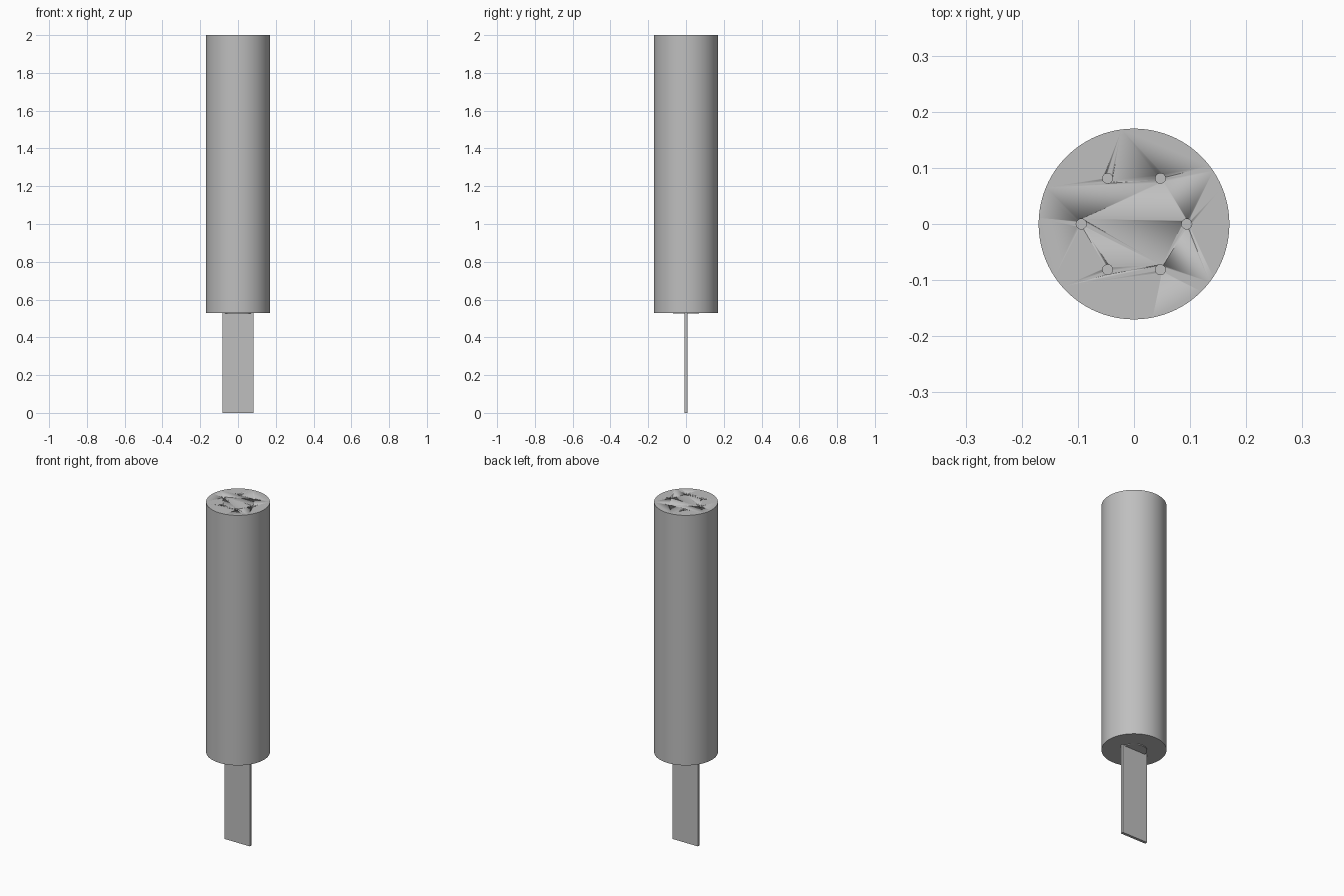
import bpy, math

cube = bpy.data.objects.get("Cube")
if cube:
    bpy.data.objects.remove(cube, do_unlink=True)

# Single plain grey
grey = bpy.data.materials.new("grey")
grey.use_nodes = True
colour = (0.52, 0.52, 0.52, 1)
grey.diffuse_color = colour
grey.node_tree.nodes["Principled BSDF"].inputs["Base Color"].default_value = colour

R, BOTTOM, TOP, CAP = 0.17, 0.53, 2.0, 0.055


def finish(name):
    obj = bpy.context.object
    obj.name = name
    obj.data.materials.append(grey)
    return obj


def cylinder(name, radius, z0, z1, x=0, y=0, sides=96):
    bpy.ops.mesh.primitive_cylinder_add(vertices=sides, radius=radius, depth=z1 - z0,
                                        location=(x, y, (z0 + z1) / 2))
    bpy.ops.object.shade_smooth_by_angle(angle=math.radians(30))
    return finish(name)


# Barrel closed by a flush cap at each end
cylinder("barrel", R, BOTTOM + CAP, TOP - CAP)
cylinder("bottom_cap", R, BOTTOM, BOTTOM + CAP)
top_cap = cylinder("top_cap", R, TOP - CAP, TOP)

# Ring of six small holes through the top cap
for i in range(6):
    a = i * math.pi / 3
    cutter = cylinder(f"hole_cutter_{i + 1}", 0.009, TOP - CAP - 0.01, TOP + 0.01,
                      0.094 * math.cos(a), 0.094 * math.sin(a), 32)
    cutter.hide_render = True
    cutter.hide_set(True)
    cut = top_cap.modifiers.new(f"hole_{i + 1}", "BOOLEAN")
    cut.operation = "DIFFERENCE"
    cut.solver = "EXACT"
    cut.object = cutter

# Thin round boss under the bottom cap
cylinder("blade_boss", 0.068, BOTTOM - 0.005, BOTTOM)

# Flat blade hanging from the boss
bpy.ops.mesh.primitive_cube_add(size=1, location=(0, 0, BOTTOM / 2))
blade = finish("blade")
blade.scale = (0.166, 0.016, BOTTOM)
